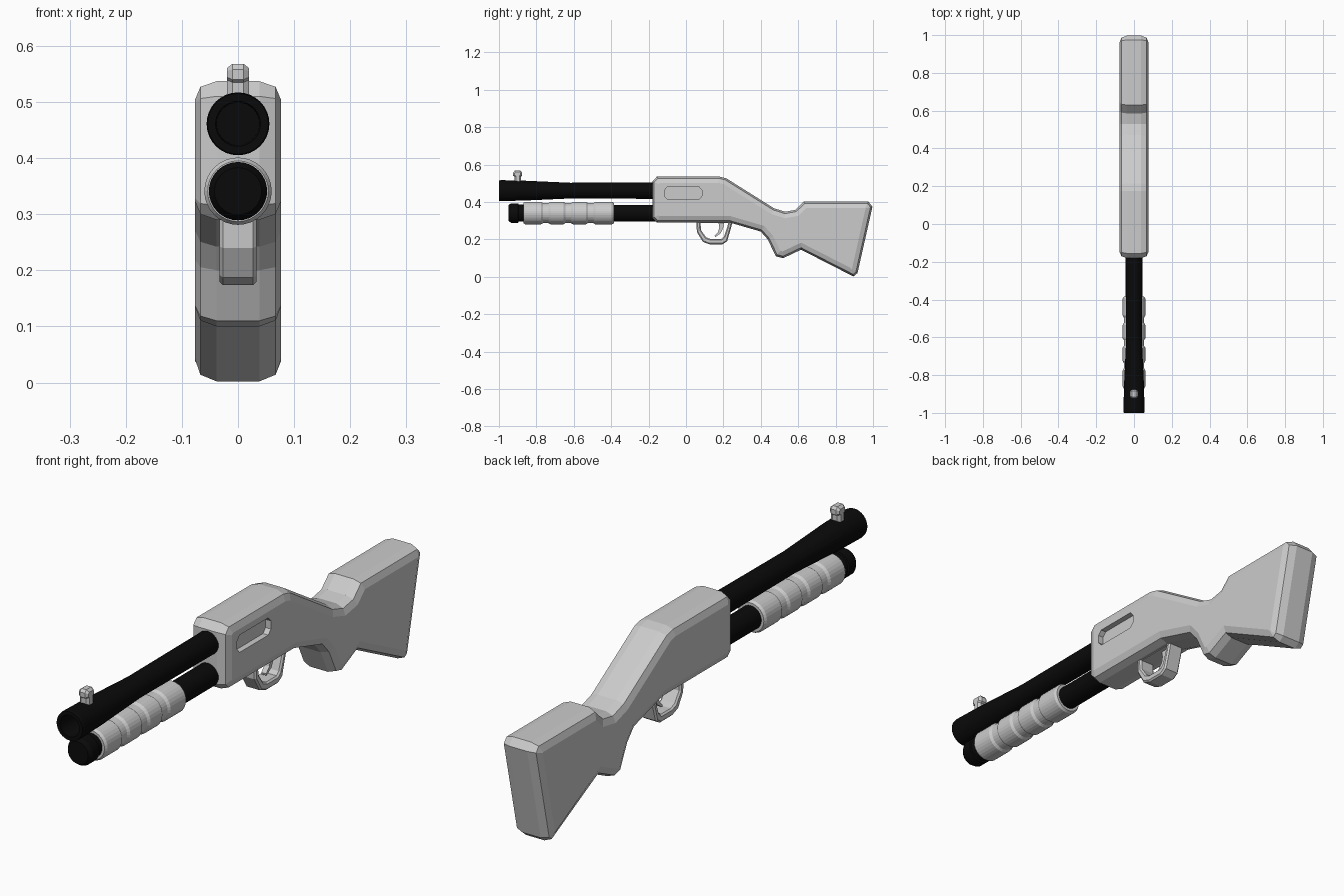
import bpy, bmesh, math
from mathutils import Vector

if "Cube" in bpy.data.objects:
    bpy.data.objects.remove(bpy.data.objects["Cube"])


def material(name, v):
    m = bpy.data.materials.new(name)
    m.diffuse_color = (v, v, v, 1)
    m.use_nodes = True
    m.node_tree.nodes["Principled BSDF"].inputs["Base Color"].default_value = m.diffuse_color
    return m


GREY = material("light_grey", 0.6)
BLACK = material("black", 0.003)


def finish(bm, name, mat):
    bmesh.ops.recalc_face_normals(bm, faces=bm.faces)
    me = bpy.data.meshes.new(name)
    bm.to_mesh(me)
    bm.free()
    me.materials.append(mat)
    ob = bpy.data.objects.new(name, me)
    bpy.context.collection.objects.link(ob)
    return ob


def bridge(bm, a, b):
    n = len(a)
    for i in range(n):
        bm.faces.new((a[i], a[(i + 1) % n], b[(i + 1) % n], b[i]))


def inset(pts, d):
    """Mitred inward offset of a closed clockwise (y, z) outline."""
    out = []
    for i, p in enumerate(pts):
        p = Vector(p)
        e1 = (p - Vector(pts[i - 1])).normalized()
        e2 = (Vector(pts[(i + 1) % len(pts)]) - p).normalized()
        n1, n2 = Vector((e1.y, -e1.x)), Vector((e2.y, -e2.x))
        out.append(p + (n1 + n2) * d / (1 + n1.dot(n2)))
    return out


def slab(name, pts, levels, mat, hole=None):
    """Symmetric plate from a side outline; levels = (half width, inset)."""
    bm = bmesh.new()
    steps = [(-x, d) for x, d in levels] + [(x, d) for x, d in reversed(levels)]

    def wall(outline, sign):
        rings = [[bm.verts.new((x, p[0], p[1])) for p in inset(outline, sign * d)]
                 for x, d in steps]
        for a, b in zip(rings, rings[1:]):
            bridge(bm, a, b)
        return rings[0], rings[-1]

    ends = wall(pts, 1)
    if hole:
        for a, b in zip(ends, wall(hole, -1)):
            bridge(bm, a, b)
    else:
        for r in ends:
            bm.faces.new(r)
    return finish(bm, name, mat)


def lathe(name, profile, z, mat, sides=32):
    """Turned part along y; profile = (y, radius)."""
    bm = bmesh.new()
    rings = [[bm.verts.new((r * math.cos(2 * math.pi * i / sides), y,
                            z + r * math.sin(2 * math.pi * i / sides)))
              for i in range(sides)] for y, r in profile]
    for a, b in zip(rings, rings[1:]):
        bridge(bm, a, b)
    bm.faces.new(rings[0])
    bm.faces.new(rings[-1])
    return finish(bm, name, mat)


# Receiver and stock in one chamfered body
outline = [(-0.18, 0.51), (-0.155, 0.537), (0.175, 0.537), (0.215, 0.527),
           (0.47, 0.367), (0.53, 0.348), (0.585, 0.358), (0.63, 0.402),
           (0.975, 0.402), (0.997, 0.375), (0.917, 0.02), (0.895, 0.002),
           (0.615, 0.145), (0.52, 0.1), (0.48, 0.11), (0.437, 0.2),
           (0.40, 0.242), (0.235, 0.29), (-0.155, 0.29), (-0.18, 0.315)]
body = slab("receiver_and_stock", outline,
            [(0.077, 0.034), (0.067, 0.01), (0.038, 0)], GREY)

# Side port, recessed on the right only
port = [(-0.115, 0.432), (-0.115, 0.463), (-0.1, 0.48), (0.07, 0.48),
        (0.085, 0.463), (0.085, 0.432), (0.07, 0.415), (-0.1, 0.415)]
cutter = slab("port_cutter", port, [(0.05, 0)], GREY)
cutter.location.x = 0.105
cutter.hide_render = True
cutter.hide_viewport = True
cut = body.modifiers.new("port", "BOOLEAN")
cut.object = cutter
cut.operation = "DIFFERENCE"
cut.solver = "EXACT"

# Barrel with flared, hollow muzzle
lathe("barrel", [(-0.15, 0.044), (-0.62, 0.042), (-0.86, 0.053), (-0.99, 0.056),
                 (-1.0, 0.054), (-1.0, 0.040), (-0.9, 0.038)], 0.461, BLACK)

# Magazine tube with cap
lathe("magazine_tube", [(-0.15, 0.044), (-0.86, 0.044), (-0.895, 0.046),
                        (-0.897, 0.052), (-0.935, 0.052), (-0.95, 0.042)],
      0.341, BLACK)

# Ribbed pump grip
prof = [(-0.87, 0.044)]
for y0, y1 in [(-0.87, -0.765), (-0.735, -0.645), (-0.615, -0.525), (-0.495, -0.385)]:
    prof += [(y0, 0.054), (y0 + 0.01, 0.06), (y1 - 0.01, 0.06), (y1, 0.054)]
prof.append((-0.385, 0.044))
lathe("pump_grip", prof, 0.341, GREY)

# Trigger guard loop
guard = [(0.055, 0.31), (0.25, 0.305), (0.243, 0.27), (0.22, 0.19), (0.195, 0.174),
         (0.125, 0.174), (0.09, 0.187), (0.058, 0.24)]
hole = [(0.078, 0.288), (0.226, 0.288), (0.22, 0.265), (0.203, 0.215), (0.19, 0.203),
        (0.13, 0.203), (0.107, 0.212), (0.08, 0.25)]
slab("trigger_guard", guard, [(0.033, 0.006), (0.027, 0)], GREY, hole)

# Trigger
trigger = [(0.17, 0.31), (0.205, 0.31), (0.2, 0.265), (0.185, 0.232), (0.155, 0.212),
           (0.153, 0.22), (0.172, 0.24), (0.178, 0.265)]
slab("trigger", trigger, [(0.01, 0)], GREY)

# Front sight bead on a slimmer foot
sight = [(-0.917, 0.5), (-0.917, 0.535), (-0.924, 0.54), (-0.924, 0.558),
         (-0.915, 0.568), (-0.885, 0.568), (-0.876, 0.558), (-0.876, 0.54),
         (-0.883, 0.535), (-0.883, 0.5)]
slab("front_sight", sight, [(0.02, 0.008), (0.010, 0)], GREY)
